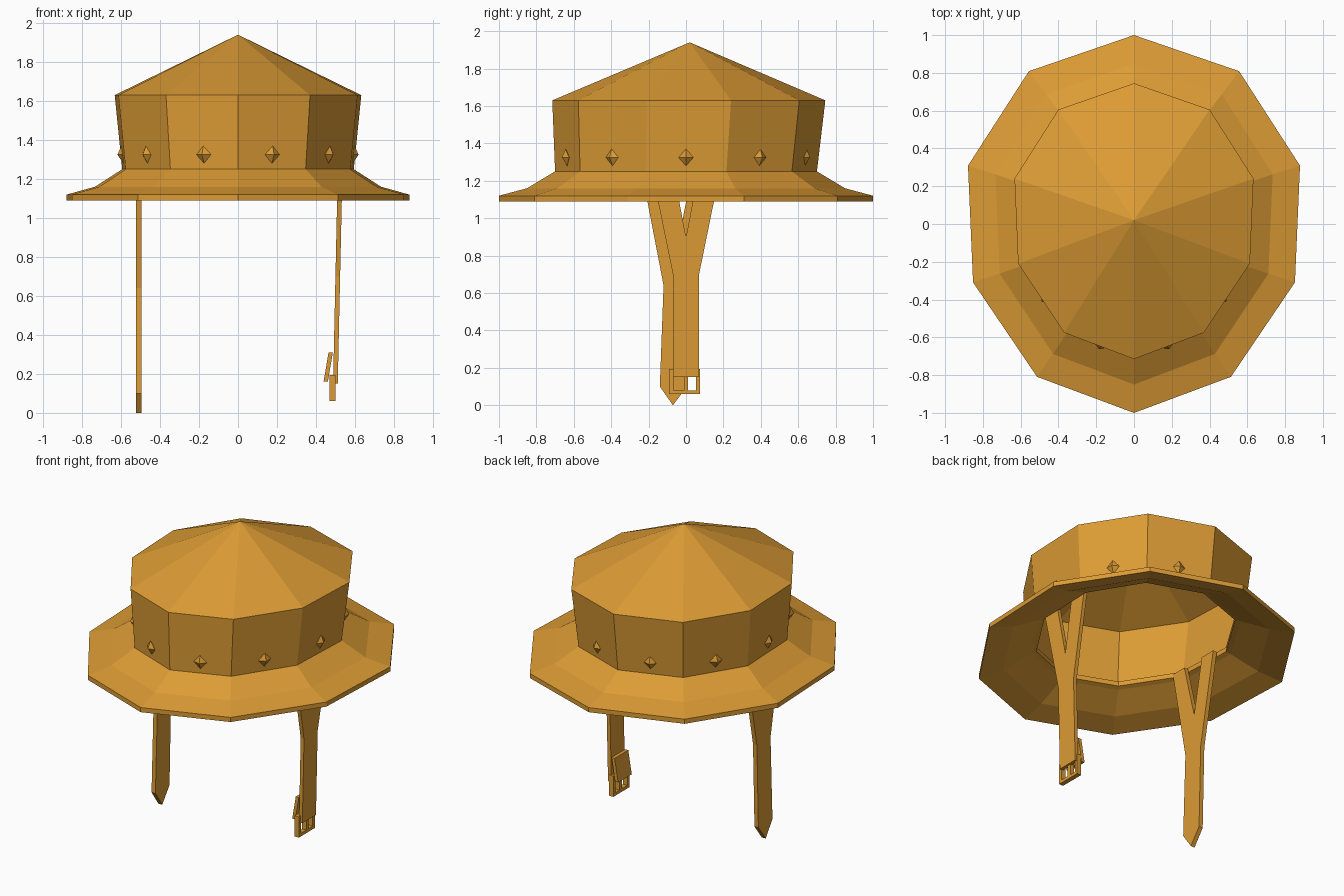
import bpy, bmesh, math
from mathutils import Vector

if "Cube" in bpy.data.objects:
    bpy.data.objects.remove(bpy.data.objects["Cube"], do_unlink=True)

leather = bpy.data.materials.new("tan_leather")
leather.use_nodes = True
COLOUR = (0.72, 0.33, 0.035, 1)
leather.diffuse_color = COLOUR
leather.node_tree.nodes["Principled BSDF"].inputs["Base Color"].default_value = COLOUR
SIDES = 10


def finish(name, bm):
    bmesh.ops.recalc_face_normals(bm, faces=bm.faces)
    mesh = bpy.data.meshes.new(name)
    bm.to_mesh(mesh)
    bm.free()
    mesh.materials.append(leather)
    obj = bpy.data.objects.new(name, mesh)
    bpy.context.collection.objects.link(obj)
    return obj


def ring_point(i, rx, ry, z, shift=0):
    # Oval ring, slightly broader towards the back
    a = math.tau * i / SIDES + math.pi / 2
    return Vector((rx * math.cos(a) * (1 + 0.05 * math.sin(a)), ry * math.sin(a) + shift, z))


def slab(name, outline, x_at, thick):
    # Flat strip drawn in y and z, given thickness along x
    bm = bmesh.new()
    loops = [[bm.verts.new((x_at(z) + s * thick / 2, y, z)) for y, z in outline] for s in (-1, 1)]
    for loop in loops:
        bm.faces.new(loop)
    n = len(outline)
    for i in range(n):
        j = (i + 1) % n
        bm.faces.new((loops[0][i], loops[0][j], loops[1][j], loops[1][i]))
    return finish(name, bm)


def rect(y0, y1, z0, z1):
    return [(y0, z0), (y1, z0), (y1, z1), (y0, z1)]


# Hat shell: outside of crown, brim, underside and hollow interior
profile = [(0.655, 0.73, 1.63, 0.015), (0.615, 0.70, 1.25, 0), (0.76, 0.85, 1.16, 0),
           (0.91, 1.0, 1.12, 0), (0.91, 1.0, 1.09, 0), (0.76, 0.85, 1.13, 0),
           (0.59, 0.67, 1.21, 0), (0.56, 0.64, 1.22, 0), (0.56, 0.64, 1.25, 0),
           (0.59, 0.675, 1.25, 0), (0.63, 0.705, 1.62, 0.015)]
bm = bmesh.new()
rings = [[bm.verts.new(ring_point(i, *p)) for i in range(SIDES)] for p in profile]
for a, b in zip(rings, rings[1:]):
    for i in range(SIDES):
        j = (i + 1) % SIDES
        bm.faces.new((a[i], a[j], b[j], b[i]))
for ring, z in ((rings[0], 1.94), (rings[-1], 1.91)):
    tip = bm.verts.new((0, 0.02, z))
    for i in range(SIDES):
        bm.faces.new((ring[i], ring[(i + 1) % SIDES], tip))
finish("hat_shell", bm)

# Pointed studs, one on each side of the crown
bm = bmesh.new()
for i in range(SIDES):
    p, q = (ring_point(k, 0.624, 0.707, 1.325) for k in (i, i + 1))
    along = (q - p).normalized()
    out = along.cross(Vector((0, 0, 1)))
    mid = (p + q) / 2
    up = Vector((0, 0, 0.045)) + out * 0.005
    base = [bm.verts.new(mid + d) for d in (along * 0.04, up, along * -0.04, -up)]
    for s in (-1, 1):
        peak = bm.verts.new(mid + out * 0.025 * s)
        for k in range(4):
            bm.faces.new((base[k], base[(k + 1) % 4], peak))
finish("crown_studs", bm)

# Forked chin straps hanging from inside the brim
left_x = lambda z: 0.5 + (z - 0.16) * 0.022
right_x = lambda z: -0.51
fork = [(0.07, 0.7), (0.18, 1.24), (0.065, 1.24), (0, 0.9)]
left_outline = [(-0.07, 0.15), (0.07, 0.15)] + fork + [(-y, z) for y, z in fork[-2::-1]]
slab("left_strap", left_outline, left_x, 0.024)
right_fork = [(0.02, 0.64), (0.135, 1.24), (0.03, 1.24), (-0.04, 0.88)]
mirrored = [(-0.1 - y, z) for y, z in right_fork[-2::-1]]
slab("right_strap", [(-0.14, 0.1), (-0.07, 0), (0.005, 0.1)] + right_fork + mirrored,
     right_x, 0.028)

# Buckle: square frame, centre bar and prong on the left strap
buckle_x = lambda z: 0.485
for name, box in (("buckle_bottom", rect(-0.09, 0.075, 0.06, 0.08)),
                  ("buckle_top", rect(-0.09, 0.075, 0.17, 0.195)),
                  ("buckle_front_side", rect(-0.09, -0.068, 0.08, 0.17)),
                  ("buckle_back_side", rect(0.053, 0.075, 0.08, 0.17)),
                  ("buckle_prong", rect(-0.012, 0.012, 0.07, 0.18))):
    slab(name, box, buckle_x, 0.03)

# Folded strap end resting on the buckle
slab("strap_end", rect(-0.07, 0.07, 0.16, 0.31), lambda z: 0.45 + (z - 0.16) * 0.17, 0.022)
